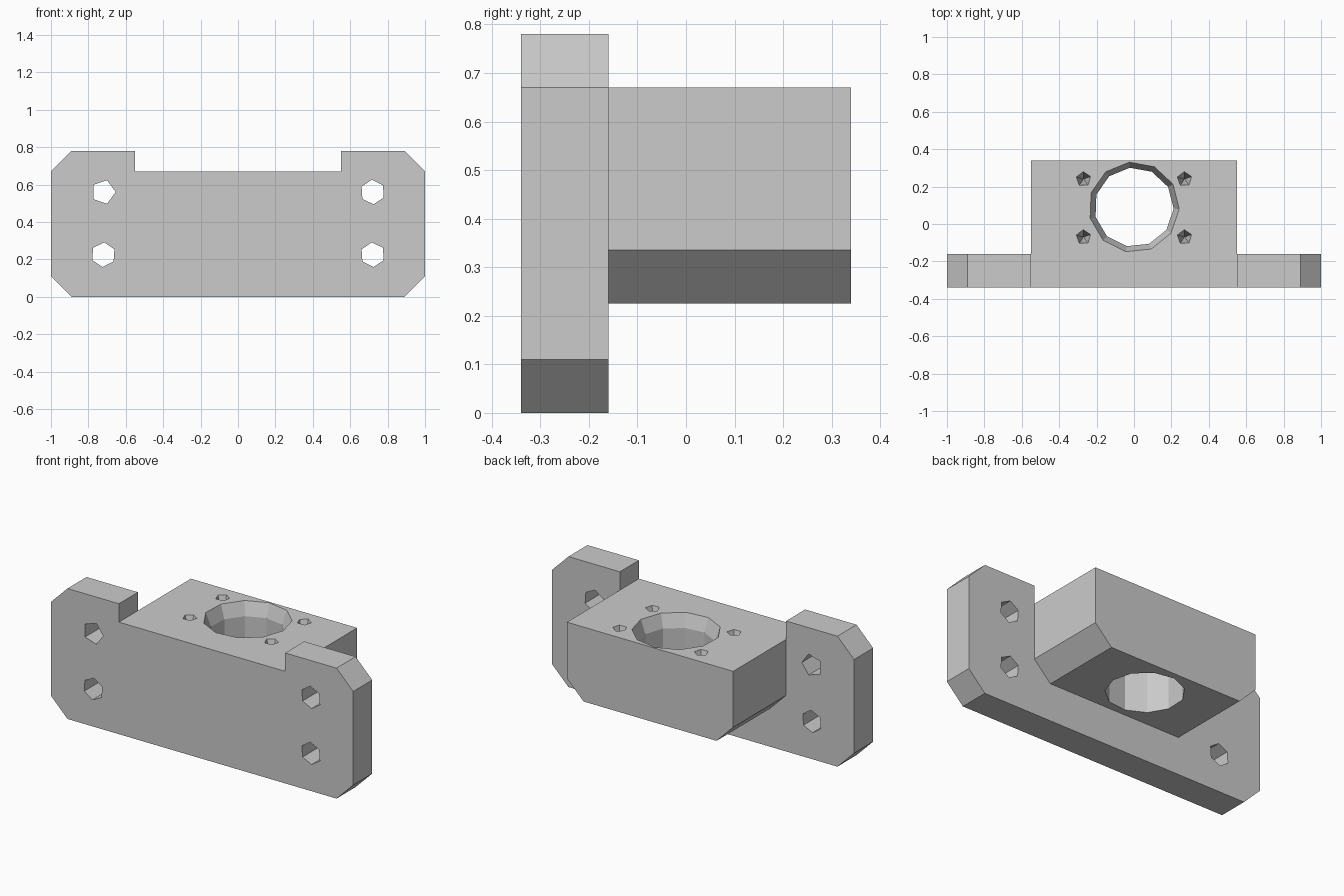
import bpy, bmesh, math
from mathutils import Vector

cube = bpy.data.objects.get("Cube")
if cube:
    bpy.data.objects.remove(cube, do_unlink=True)

grey = bpy.data.materials.new("light_grey")
grey.use_nodes = True
colour = (0.6, 0.6, 0.6, 1)
grey.diffuse_color = colour
grey.node_tree.nodes["Principled BSDF"].inputs["Base Color"].default_value = colour


def loft(name, rings):
    """Solid through matching rings of points, capped at both ends."""
    bm = bmesh.new()
    loops = [[bm.verts.new(p) for p in ring] for ring in rings]
    n = len(loops[0])
    for a, b in zip(loops, loops[1:]):
        for i in range(n):
            j = (i + 1) % n
            bm.faces.new((a[i], a[j], b[j], b[i]))
    bm.faces.new(loops[0])
    bm.faces.new(loops[-1])
    bmesh.ops.recalc_face_normals(bm, faces=bm.faces)
    mesh = bpy.data.meshes.new(name)
    bm.to_mesh(mesh)
    bm.free()
    mesh.materials.append(grey)
    obj = bpy.data.objects.new(name, mesh)
    bpy.context.collection.objects.link(obj)
    return obj


def extrude_y(name, outline, y0, y1):
    return loft(name, [[(x, y, z) for x, z in outline] for y in (y0, y1)])


def mirrored(half):
    return half + [(-x, z) for x, z in reversed(half)]


def polygon(cx, cy, radius, sides, start):
    angles = [math.radians(start) + math.tau * i / sides for i in range(sides)]
    return [(cx + radius * math.cos(a), cy + radius * math.sin(a)) for a in angles]


def drill_z(name, cx, cy, sides, start, profile):
    """Vertical hole cutter from (radius, height) pairs."""
    return loft(name, [[(x, y, z) for x, y in polygon(cx, cy, r, sides, start)]
                       for r, z in profile])


def combine(target, other, operation):
    mod = target.modifiers.new(operation.lower(), "BOOLEAN")
    mod.operation, mod.solver, mod.object = operation, "EXACT", other
    bpy.context.view_layer.objects.active = target
    bpy.ops.object.modifier_apply(modifier=mod.name)
    bpy.data.objects.remove(other, do_unlink=True)


# Mounting plate with clipped corners and a notch in its top edge
bracket = extrude_y("mounting_bracket", mirrored(
    [(0.89, 0), (1, 0.11), (1, 0.67), (0.89, 0.78), (0.55, 0.78), (0.55, 0.67)]),
    -0.34, -0.16)

# Block behind the plate, chamfered along its lower sides
block = extrude_y("block", mirrored(
    [(0.44, 0.225), (0.55, 0.335), (0.55, 0.67)]), -0.25, 0.34)
combine(bracket, block, "UNION")

# Main bore with a flared mouth
bore = drill_z("bore", 0, 0.09, 11, 96,
               [(0.212, 0.1), (0.212, 0.59), (0.242, 0.67), (0.242, 0.8)])
combine(bracket, bore, "DIFFERENCE")

# Pointed screw holes around the bore
for x in (-0.27, 0.27):
    for y in (-0.07, 0.24):
        pilot = drill_z("pilot", x, y, 5, 20,
                        [(0.002, 0.55), (0.04, 0.67), (0.04, 0.75)])
        combine(bracket, pilot, "DIFFERENCE")

# Coarse bolt holes through the plate
for side in (-1, 1):
    for z in (0.225, 0.56):
        sides, start = (5, 0) if side < 0 and z > 0.5 else (6, 26)
        ring = [(side * x, h) for x, h in polygon(-side * side * 0.72, z, 0.066, sides, start)]
        if side < 0:
            ring = [(-x, h) for x, h in ring]
        else:
            ring = [(-x, h) for x, h in polygon(-0.72, z, 0.066, sides, start)]
        combine(bracket, extrude_y("bolt_hole", ring, -0.5, 0), "DIFFERENCE")

bracket.data.materials.clear()
bracket.data.materials.append(grey)
for face in bracket.data.polygons:
    face.material_index = 0
    face.use_smooth = False
